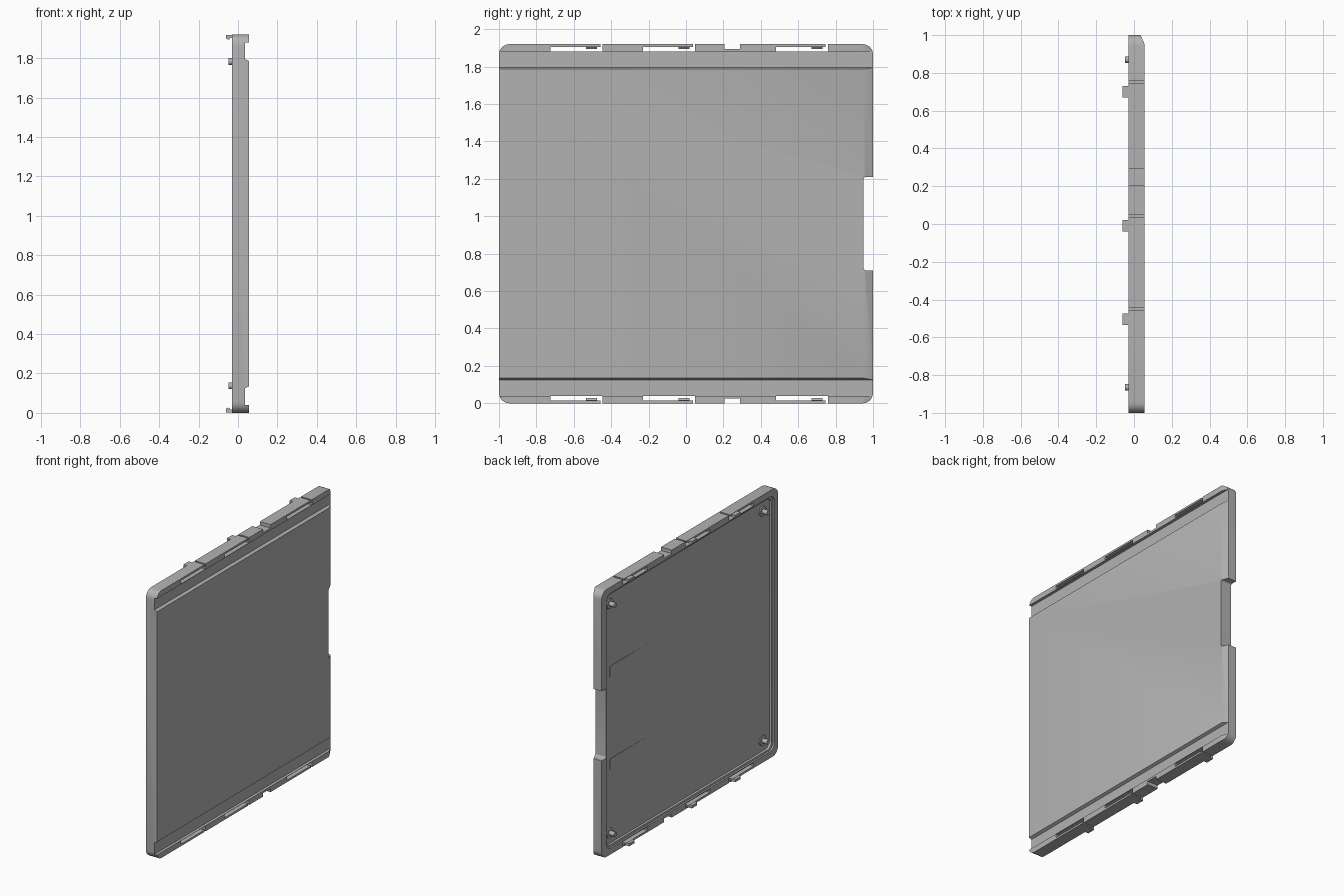
import bpy, bmesh, math
from mathutils import Vector

cube = bpy.data.objects.get("Cube")
if cube:
    bpy.data.objects.remove(cube, do_unlink=True)

H = 1.92          # panel height
MID = H / 2

grey = bpy.data.materials.new("light grey plastic")
grey.use_nodes = True
colour = (0.45, 0.45, 0.45, 1)
grey.diffuse_color = colour
grey.node_tree.nodes["Principled BSDF"].inputs["Base Color"].default_value = colour


def prism(name, points, offset):
    """Extrude a closed 3D outline by an offset vector."""
    bm = bmesh.new()
    face = bm.faces.new([bm.verts.new(p) for p in points])
    top = bmesh.ops.extrude_face_region(bm, geom=[face])["geom"]
    verts = [g for g in top if isinstance(g, bmesh.types.BMVert)]
    bmesh.ops.translate(bm, verts=verts, vec=Vector(offset))
    bmesh.ops.recalc_face_normals(bm, faces=bm.faces)
    mesh = bpy.data.meshes.new(name)
    bm.to_mesh(mesh)
    bm.free()
    mesh.materials.append(grey)
    obj = bpy.data.objects.new(name, mesh)
    bpy.context.collection.objects.link(obj)
    return obj


def box(name, x, y, z):
    pts = [(x[0], y[0], z[0]), (x[0], y[1], z[0]), (x[0], y[1], z[1]), (x[0], y[0], z[1])]
    return prism(name, pts, (x[1] - x[0], 0, 0))


def rounded(name, x, y, z, r, steps=6):
    """Plate lying in the yz plane with rounded corners."""
    pts = []
    corners = [(y[1] - r, z[1] - r), (y[0] + r, z[1] - r), (y[0] + r, z[0] + r), (y[1] - r, z[0] + r)]
    for i, (cy, cz) in enumerate(corners):
        for k in range(steps + 1):
            a = math.pi / 2 * (i + k / steps)
            pts.append((x[0], cy + r * math.cos(a), cz + r * math.sin(a)))
    return prism(name, pts, (x[1] - x[0], 0, 0))


def flip(z, side):
    """Mirror a height range about the middle of the panel."""
    return z if side > 0 else (H - z[1], H - z[0])


def cut(target, cutter):
    cutter.hide_render = True
    mod = target.modifiers.new("cut", "BOOLEAN")
    mod.operation = "DIFFERENCE"
    mod.solver = "EXACT"
    mod.object = cutter
    bpy.context.view_layer.objects.active = target
    bpy.ops.object.modifier_apply(modifier=mod.name)
    bpy.data.objects.remove(cutter, do_unlink=True)


def smooth(obj):
    bpy.ops.object.select_all(action="DESELECT")
    obj.select_set(True)
    bpy.context.view_layer.objects.active = obj
    bpy.ops.object.shade_smooth_by_angle(angle=math.radians(30))


# Panel with its stepped inner tray
panel = rounded("panel", (-0.03, 0.055), (-1, 1), (0, H), 0.055)
cut(panel, rounded("tray_step", (-0.1, -0.018), (-0.96, 0.945), (0.045, H - 0.045), 0.05))
cut(panel, rounded("tray_floor", (-0.1, 0.0), (-0.945, 0.93), (0.06, H - 0.06), 0.045))

# Bevelled rear edge and rear finger notch
cut(panel, prism("rear_bevel", [(0.035, 1.0, -1), (0.06, 0.944, -1), (0.1, 0.944, -1), (0.1, 1.1, -1),
                                (0.035, 1.1, -1)], (0, 0, 4)))
cut(panel, rounded("rear_notch", (-0.2, 0.2), (0.95, 1.2), (0.71, 1.21), 0.012))

# Rail grooves, latch slots and edge notches, mirrored top and bottom
latches = [(-0.725, -0.45), (-0.23, 0.045), (0.48, 0.755)]
for side in (1, -1):
    profile = [(0.035, 1.795), (0.06, 1.784), (0.1, 1.784), (0.1, 1.88), (0.035, 1.88)]
    cut(panel, prism("rail_groove", [(x, -1.5, z if side > 0 else H - z) for x, z in profile], (0, 3, 0)))
    cut(panel, box("edge_notch", (-0.2, 0.2), (0.205, 0.29), flip((1.895, 2.1), side)))
    for start, end in latches:
        cut(panel, box("latch_slot", (-0.2, 0.2), (start, end), flip((1.882, 1.906), side)))
        cut(panel, box("latch_gap", (-0.2, 0.2), (end - 0.008, end + 0.004), flip((1.882, 2.1), side)))
smooth(panel)

# Latch hooks on the free ends of the flexible arms
for side, label in ((1, "top"), (-1, "bottom")):
    for i, (start, end) in enumerate(latches):
        profile = [(-0.06, 1.918), (0.02, 1.918), (0.02, 1.902), (-0.04, 1.902), (-0.045, 1.893), (-0.06, 1.899)]
        y = end - 0.085
        prism(f"{label}_latch_hook_{i + 1}", [(x, y, z if side > 0 else H - z) for x, z in profile], (0, 0.06, 0))

# Locating pegs with round bosses in the four corners
for y, end in ((0.87, "rear"), (-0.865, "front")):
    for side, label in ((1, "top"), (-1, "bottom")):
        z = MID + side * 0.823
        for part, r, tip in (("peg", 0.017, -0.048), ("boss", 0.036, -0.008)):
            smooth(rounded(f"{end}_{label}_{part}", (tip, 0.01), (y - r, y + r), (z - r, z + r), r * 0.999))

# Shallow strips on the tray floor
for side, label in ((1, "upper"), (-1, "lower")):
    z = MID + side * 0.333
    pts = [(0.002, 0.2, z - 0.037), (0.002, 0.87, z - 0.037), (-0.004, 0.87, z - 0.037)]
    prism(f"{label}_floor_strip", pts, (0, 0, 0.074))
